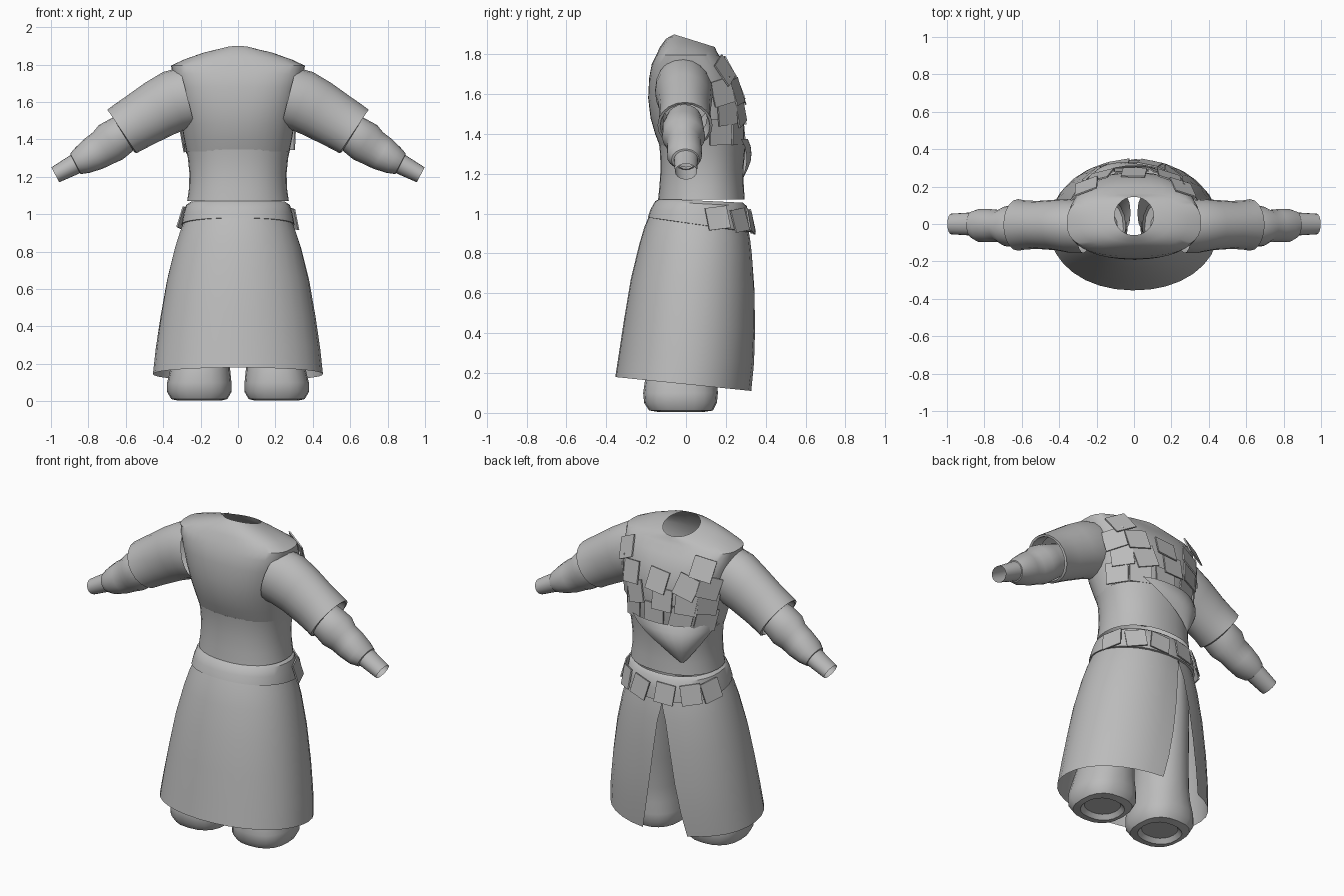
import bpy, math, random
from mathutils import Vector

if "Cube" in bpy.data.objects:
    bpy.data.objects.remove(bpy.data.objects["Cube"])

random.seed(4)
cloth = bpy.data.materials.new("grey_cloth")
cloth.diffuse_color = (0.5, 0.5, 0.5, 1)
cloth.use_nodes = True
cloth.node_tree.nodes["Principled BSDF"].inputs["Base Color"].default_value = cloth.diffuse_color


def make(name, verts, faces, angle=40):
    me = bpy.data.meshes.new(name)
    me.from_pydata([tuple(v) for v in verts], [], faces)
    me.materials.append(cloth)
    for p in me.polygons:
        p.use_smooth = True
    me.set_sharp_from_angle(angle=math.radians(angle))
    ob = bpy.data.objects.new(name, me)
    bpy.context.collection.objects.link(ob)
    return ob


def surf(rings, u, deg):
    """Point on a stack of rings (z, half width, front y, back y, back rise, squareness)."""
    i = max(0, min(int(u), len(rings) - 2))
    t = u - i
    z, hw, yf, yb, tilt, n = [a + (b - a) * t for a, b in zip(rings[i], rings[i + 1])]
    c, s = math.cos(math.radians(deg)), math.sin(math.radians(deg))
    cx = math.copysign(abs(c) ** (2 / n), c)
    sy = math.copysign(abs(s) ** (2 / n), s)
    return Vector((hw * cx, (yf + yb) / 2 + (yb - yf) / 2 * sy, z + tilt * sy))


def height_u(rings, z):
    for i in range(len(rings) - 1):
        a, b = rings[i][0], rings[i + 1][0]
        if z <= b or i == len(rings) - 2:
            return i + max(0, min(1, (z - a) / max(b - a, 1e-6)))


def grid_faces(rows, cols, closed):
    return [(r * cols + c, r * cols + (c + 1) % cols,
             (r + 1) * cols + (c + 1) % cols, (r + 1) * cols + c)
            for r in range(rows - 1) for c in range(cols if closed else cols - 1)]


def stack(name, rings, seg=32):
    verts = [surf(rings, r, 360 * k / seg) for r in range(len(rings)) for k in range(seg)]
    return make(name, verts, grid_faces(len(rings), seg, True))


def normal(rings, u, deg):
    du = surf(rings, u + .1, deg) - surf(rings, u - .1, deg)
    da = surf(rings, u, deg + 3) - surf(rings, u, deg - 3)
    return da.cross(du).normalized(), du.normalized()


def plate(name, rings, z, deg, size, roll, lift=.014):
    """Thin square plate lying on a ring stack."""
    u = height_u(rings, z)
    u = max(.11, min(len(rings) - 1.11, u))
    n, up = normal(rings, u, deg)
    side = up.cross(n).normalized()
    up = n.cross(side)
    c, r = surf(rings, u, deg) + n * lift, math.radians(roll)
    a = (side * math.cos(r) + up * math.sin(r)) * size / 2
    b = (up * math.cos(r) - side * math.sin(r)) * size / 2
    b -= n * .006
    top = [c - a - b, c + a - b, c + a + b, c - a + b]
    make(name, top + [p - n * .008 for p in top],
         [(0, 1, 2, 3), (7, 6, 5, 4)] + [(i, i + 4, (i + 1) % 4 + 4, (i + 1) % 4) for i in range(4)])


def limb(name, path, sign, seg=20):
    """Tube in the x-z plane: (x, z, y radius, radius across, y centre)."""
    verts = []
    for i, (x, z, ry, rn, yc) in enumerate(path):
        p, q = path[max(i - 1, 0)], path[min(i + 1, len(path) - 1)]
        tx, tz = q[0] - p[0], q[1] - p[1]
        if tx < 0:  # turned-in lips keep the outward direction
            tx, tz = -tx, -tz
        l = math.hypot(tx, tz) or 1
        for k in range(seg):
            a = 2 * math.pi * k / seg
            verts.append((sign * (x - tz / l * rn * math.sin(a)), yc + ry * math.cos(a),
                          z + tx / l * rn * math.sin(a)))
    faces = grid_faces(len(path), seg, True)
    return make(name, verts, faces if sign > 0 else [f[::-1] for f in faces])


# Tunic body with tilted neck opening
tunic = [(1.335, .275, -.13, .265, 0, 2.2), (1.40, .288, -.155, .275, 0, 2.2),
         (1.48, .302, -.178, .278, 0, 2.3), (1.58, .318, -.19, .272, 0, 2.5),
         (1.68, .336, -.185, .245, 0, 2.7), (1.75, .350, -.172, .205, 0, 2.8),
         (1.795, .358, -.15, .165, 0, 2.8), (1.825, .29, -.13, .155, -.012, 2.5),
         (1.853, .20, -.10, .148, -.025, 2.2), (1.868, .105, -.06, .145, -.032, 2)]
stack("tunic", tunic, 40)

# Waist wrap, belt
waist = [(1.07, .272, -.14, .295, 0, 2.2), (1.14, .262, -.133, .29, 0, 2.2),
         (1.22, .260, -.128, .288, 0, 2.2), (1.30, .268, -.13, .295, 0, 2.2),
         (1.345, .278, -.135, .30, 0, 2.2), (1.345, .255, -.12, .28, 0, 2.2)]
stack("waist_wrap", waist)
belt = [(.94, .275, -.17, .30, -.036, 2.2), (.945, .302, -.192, .325, -.036, 2.2),
        (1.00, .292, -.178, .318, -.022, 2.2), (1.05, .278, -.155, .305, -.012, 2.2),
        (1.065, .255, -.13, .285, -.01, 2.2)]
stack("belt", belt)

# Pointed cloth flap hanging over the wrap at the back
fv, rows, cols = [], 7, 10
for r in range(rows):
    t = r / (rows - 1)
    for c in range(cols):
        a0, a1 = 56 + 66 * t, 176 - 50 * t
        a, z = a0 + (a1 - a0) * c / (cols - 1), 1.375 - .225 * t
        u = min(height_u(waist, z), 3.9)
        p = surf(waist, u, a)
        out = Vector((math.cos(math.radians(a)), math.sin(math.radians(a)), 0))
        p += out * (.012 + .04 * math.sin(math.pi * t) * math.sin(math.pi * c / (cols - 1)))
        p.z = z
        fv.append(p)
make("back_flap", fv, [f[::-1] for f in grid_faces(rows, cols, False)])

# Skirt, open along a slit at the back
skirt = [(.145, .455, -.355, .33, -.035, 2.1), (.28, .44, -.335, .342, -.03, 2.1),
         (.45, .415, -.31, .347, -.025, 2.1), (.65, .38, -.277, .343, -.022, 2.1),
         (.82, .338, -.235, .332, -.025, 2.1), (.90, .312, -.21, .322, -.03, 2.1),
         (.96, .29, -.185, .312, -.03, 2.1)]
sv, seg = [], 30
for r in range(len(skirt)):
    t = max(0, 1 - r / 5.2)
    start, end = 100 + 17 * t, 460 - 17 * t
    for k in range(seg + 1):
        sv.append(surf(skirt, r, start + (end - start) * k / seg))
make("skirt", sv, grid_faces(len(skirt), seg + 1, False))

# Back armour plates in overlapping rows, and belt plates
for row, (z, angles) in enumerate([(1.41, (28, 58, 88, 118, 150)), (1.51, (38, 66, 95, 122, 148)),
                                   (1.61, (32, 61, 90, 118, 146)), (1.715, (48, 130))]):
    for k, a in enumerate(angles):
        plate(f"back_plate_{row}_{k}", tunic, z, a, .128, random.uniform(-9, 9), .016 + .004 * (k % 2))
for k, a in enumerate((18, 48, 76, 104, 134, 160)):
    plate(f"belt_plate_{k}", belt, .985, a, .115, random.uniform(-16, 16), .016)

# Sleeves and wrists
upper_sleeve = [(.27, 1.625, .14, .165, -.015), (.34, 1.607, .145, .165, -.01),
                (.42, 1.565, .135, .158, -.005), (.52, 1.505, .128, .148, -.005),
                (.585, 1.466, .132, .143, -.005), (.62, 1.443, .138, .14, -.005),
                (.622, 1.441, .125, .128, -.005), (.56, 1.48, .11, .115, -.005)]
lower_sleeve = [(.54, 1.47, .09, .09, -.01), (.62, 1.425, .105, .105, -.015),
                (.68, 1.385, .108, .112, -.012), (.72, 1.355, .085, .10, -.01),
                (.77, 1.325, .088, .094, -.008), (.83, 1.29, .088, .078, -.008),
                (.868, 1.27, .07, .062, -.003), (.872, 1.268, .05, .05, 0)]
wrist = [(.84, 1.285, .062, .057, 0), (.90, 1.252, .06, .052, 0), (.977, 1.211, .055, .045, 0)]

trouser = [(.03, .10, -.12, .07, 0, 2.2), (.005, .12, -.14, .09, 0, 2.3),
           (.012, .15, -.185, .135, 0, 2.5), (.05, .172, -.21, .155, 0, 2.5),
           (.10, .172, -.215, .16, 0, 2.4), (.17, .16, -.205, .155, 0, 2.3),
           (.26, .15, -.18, .16, 0, 2.1), (.45, .145, -.14, .18, 0, 2),
           (.70, .14, -.12, .21, 0, 2), (.95, .13, -.11, .23, 0, 2)]
for side, s in (("left", -1), ("right", 1)):
    limb(f"{side}_upper_sleeve", upper_sleeve, s)
    limb(f"{side}_lower_sleeve", lower_sleeve, s)
    limb(f"{side}_wrist", wrist, s)
    # Baggy trouser leg with recessed sole
    n = 20
    tv = []
    for r in range(len(trouser)):
        cx = .207 - .07 * max(0, trouser[r][0] - .1)
        for k in range(n):
            p = surf(trouser, r, 360 * k / n)
            tv.append((p.x + s * cx, p.y, p.z))
    make(f"{side}_trouser_leg", tv, grid_faces(len(trouser), n, True) + [tuple(range(n))[::-1]])
